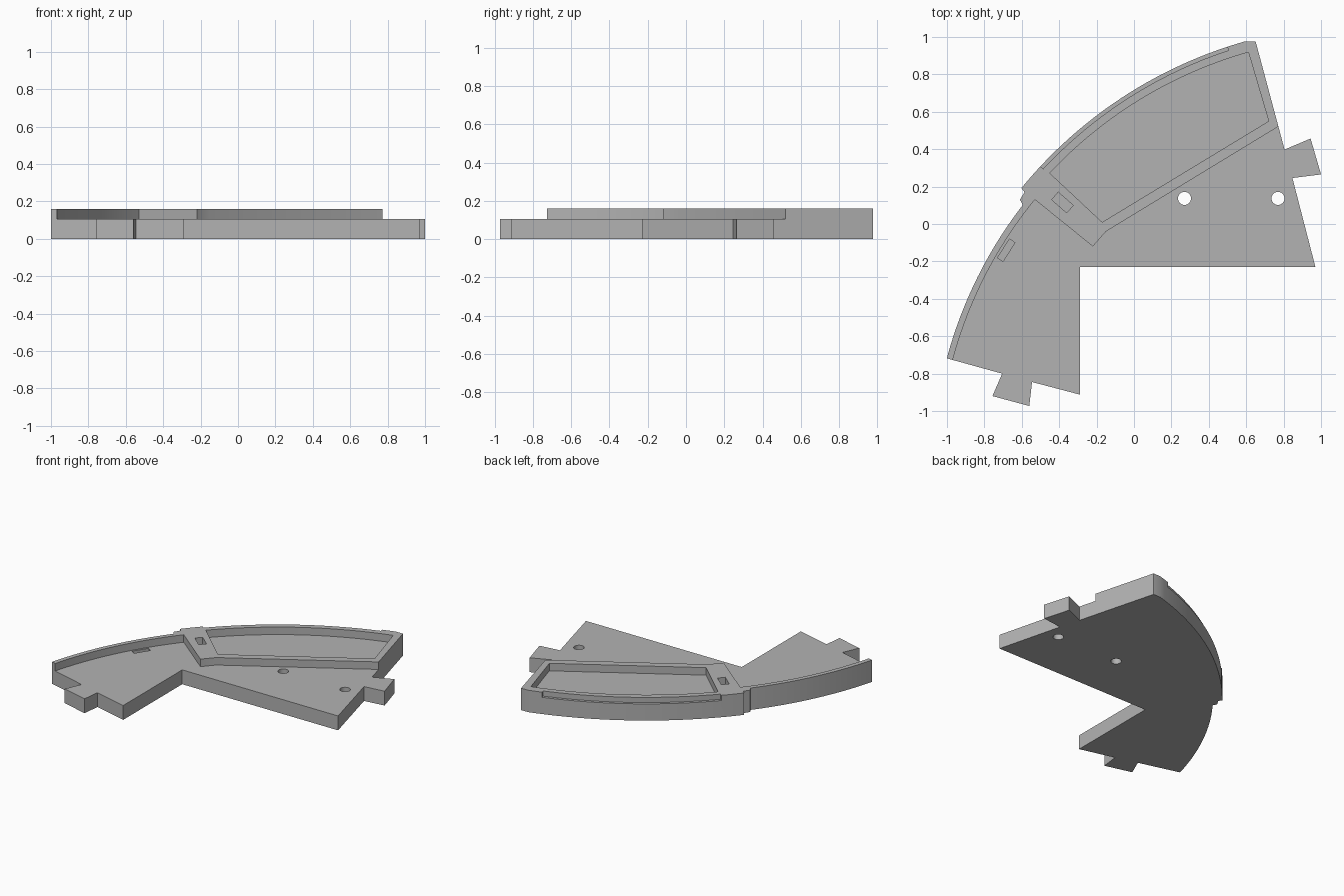
import bpy
import bmesh
from math import cos, sin, radians

default = bpy.data.objects.get("Cube")
if default:
    bpy.data.objects.remove(default, do_unlink=True)

DECK, TOP = 0.105, 0.16
CENTRE = (1.245, -1.32)          # shared centre of all curved walls

grey = bpy.data.materials.new("plain grey")
grey.use_nodes = True
colour = (0.45, 0.45, 0.45, 1)
grey.diffuse_color = colour
grey.node_tree.nodes["Principled BSDF"].inputs["Base Color"].default_value = colour


def arc(radius, start, end, steps=28, centre=CENTRE):
    """Points along an arc, angles in degrees."""
    angles = [radians(start + (end - start) * i / steps) for i in range(steps + 1)]
    return [(centre[0] + radius * cos(a), centre[1] + radius * sin(a)) for a in angles]


def prism(name, outline, low, high):
    """Extrude a flat outline between two heights."""
    bm = bmesh.new()
    face = bm.faces.new([bm.verts.new((x, y, low)) for x, y in outline])
    new = bmesh.ops.extrude_face_region(bm, geom=[face])["geom"]
    bmesh.ops.translate(bm, vec=(0, 0, high - low),
                        verts=[v for v in new if isinstance(v, bmesh.types.BMVert)])
    bmesh.ops.recalc_face_normals(bm, faces=bm.faces)
    mesh = bpy.data.meshes.new(name)
    bm.to_mesh(mesh)
    bm.free()
    mesh.materials.append(grey)
    obj = bpy.data.objects.new(name, mesh)
    bpy.context.collection.objects.link(obj)
    return obj


# Sector plate with joining tabs and a stepped outer wall
outline = arc(2.325, 165, 142.3)
outline += [(-0.61, 0.13), (-0.585, 0.17)]
outline += arc(2.387, 140.7, 105.9)
outline += [(0.65, 0.977), (0.805, 0.398), (0.944, 0.457), (1.0, 0.265),
            (0.847, 0.246), (0.97, -0.23), (-0.29, -0.23), (-0.29, -0.912),
            (-0.545, -0.845), (-0.56, -0.973), (-0.757, -0.92), (-0.705, -0.8)]
plate = prism("sector_plate", outline, 0, TOP)

cutters = []


def cut(name, shape, low, high=0.3):
    cutters.append(prism(name, shape, low, high))


# Lowered deck, leaving the thin rim and the raised tray
cut("deck_cutter", arc(2.292, 167, 140.75)
    + [(-0.22, -0.12), (-0.15, -0.04), (0.77, 0.52), (1.2, 0.782),
       (1.2, -1.2), (-0.99, -1.2)], DECK)

# Tray pocket
cut("tray_cutter", arc(2.326, 136.8, 105.8) + [(0.72, 0.55), (-0.17, 0.01)], DECK)

# Rebate along the top of the outer wall
cut("rebate_cutter", arc(2.367, 137, 108.2) + arc(2.45, 108.2, 137), 0.122)

# Small slots
cut("tray_slot_cutter", [(-0.405, 0.17), (-0.325, 0.1), (-0.36, 0.06), (-0.44, 0.13)], DECK)
cut("deck_slot_cutter", [(-0.665, -0.08), (-0.637, -0.1), (-0.7, -0.2), (-0.73, -0.18)], 0.055)

# Through holes
for x in (0.27, 0.77):
    cut("hole_cutter", arc(0.035, 0, 345, 23, (x, 0.137)), -0.1)

# Apply every cut, then tidy the cutters away
bpy.ops.object.select_all(action="DESELECT")
plate.select_set(True)
bpy.context.view_layer.objects.active = plate
for cutter in cutters:
    cutter.hide_render = True
    mod = plate.modifiers.new("cut", "BOOLEAN")
    mod.operation = "DIFFERENCE"
    mod.solver = "EXACT"
    mod.object = cutter
    bpy.ops.object.modifier_apply(modifier=mod.name)
for cutter in cutters:
    bpy.data.objects.remove(cutter, do_unlink=True)

bpy.ops.object.shade_smooth_by_angle(angle=radians(20))
